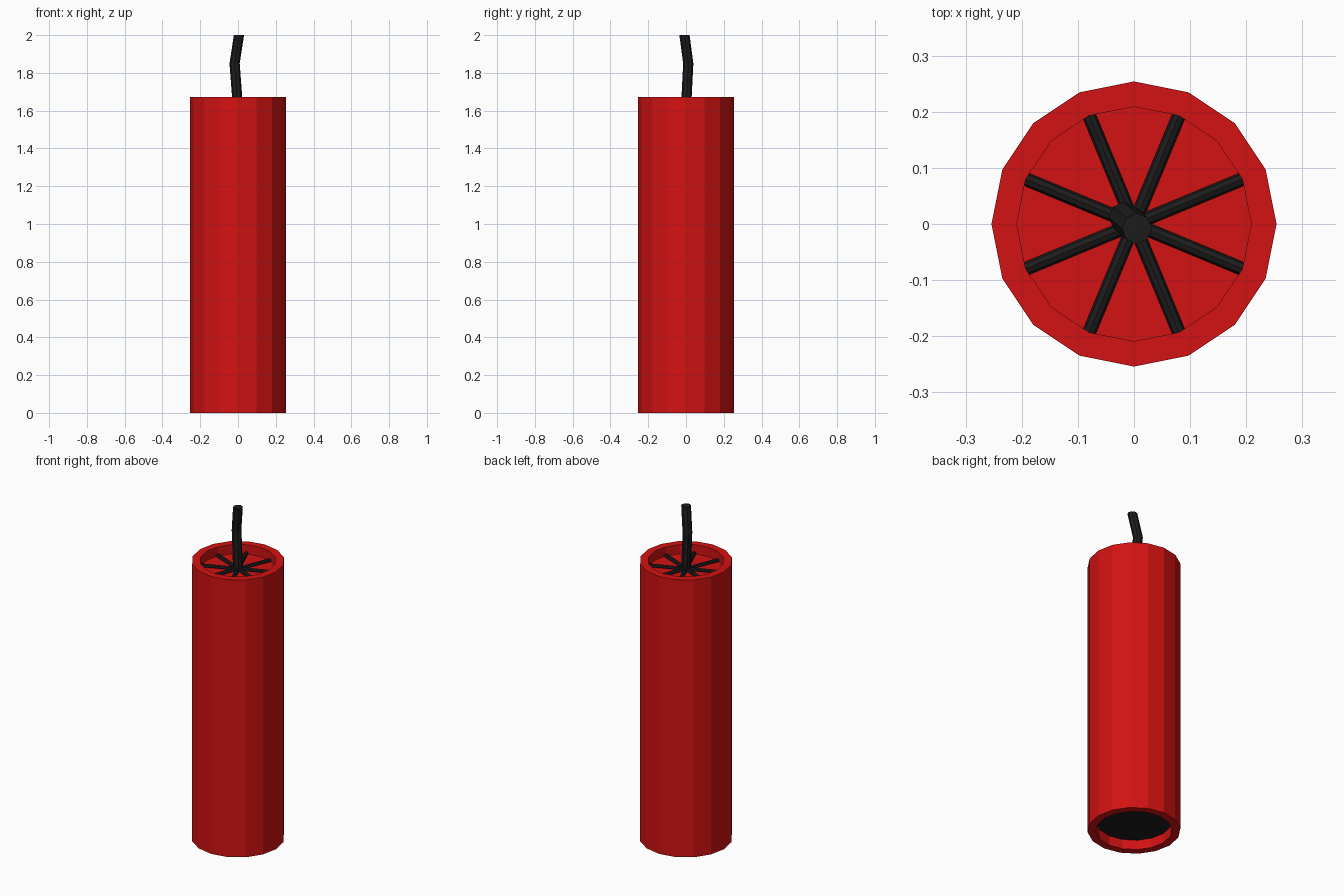
import bpy, bmesh
from math import sin, cos, pi
from mathutils import Matrix, Vector

if "Cube" in bpy.data.objects:
    bpy.data.objects.remove(bpy.data.objects["Cube"])


def material(name, color):
    m = bpy.data.materials.new(name)
    m.diffuse_color = (*color, 1)
    m.use_nodes = True
    m.node_tree.nodes["Principled BSDF"].inputs["Base Color"].default_value = m.diffuse_color
    return m


RED = material("red", (0.65, 0.006, 0.006))
BLACK = material("black", (0.012, 0.012, 0.012))


def finish(name, bm, mat):
    bmesh.ops.recalc_face_normals(bm, faces=bm.faces)
    me = bpy.data.meshes.new(name)
    bm.to_mesh(me)
    bm.free()
    me.materials.append(mat)
    ob = bpy.data.objects.new(name, me)
    bpy.context.collection.objects.link(ob)
    return ob


def loft(name, rings, sides, mat):
    """Join horizontal rings (x, y, z, radius) and cap both ends."""
    bm = bmesh.new()
    loops = [[bm.verts.new((x + r * cos(2 * pi * i / sides),
                            y + r * sin(2 * pi * i / sides), z))
              for i in range(sides)] for x, y, z, r in rings]
    for a, b in zip(loops, loops[1:]):
        for i in range(sides):
            j = (i + 1) % sides
            bm.faces.new((a[i], a[j], b[j], b[i]))
    bm.faces.new(loops[0])
    bm.faces.new(loops[-1])
    return finish(name, bm, mat)


R, RIN, H, FLOOR, BASE = 0.254, 0.209, 1.672, 1.617, 0.06

# Tube with a recess at each end
loft("tube", [(0, 0, BASE, RIN), (0, 0, 0, RIN), (0, 0, 0, R),
              (0, 0, H, R), (0, 0, H, RIN), (0, 0, FLOOR, RIN)], 16, RED)

# Dark plug inside the bottom recess
loft("bottom_plug", [(0, 0, BASE - 0.002, RIN - 0.0005),
                     (0, 0, BASE + 0.01, RIN - 0.0005)], 16, BLACK)

# Bent fuse
loft("fuse", [(0, 0, FLOOR - 0.005, 0.027), (-0.018, 0.012, 1.85, 0.027),
              (0.005, -0.008, 2.0, 0.027)], 8, BLACK)

# Radial cords on the top recess floor
bm = bmesh.new()
for k in range(8):
    a = pi / 8 + k * pi / 4
    d = Vector((cos(a), sin(a), 0))
    place = (Matrix.Translation(d * 0.105 + Vector((0, 0, FLOOR + 0.004)))
             @ Matrix.Rotation(a, 4, 'Z') @ Matrix.Rotation(pi / 2, 4, 'Y'))
    bmesh.ops.create_cone(bm, cap_ends=True, segments=8, radius1=0.012,
                          radius2=0.012, depth=0.208, matrix=place)
finish("fuse_cords", bm, BLACK)
